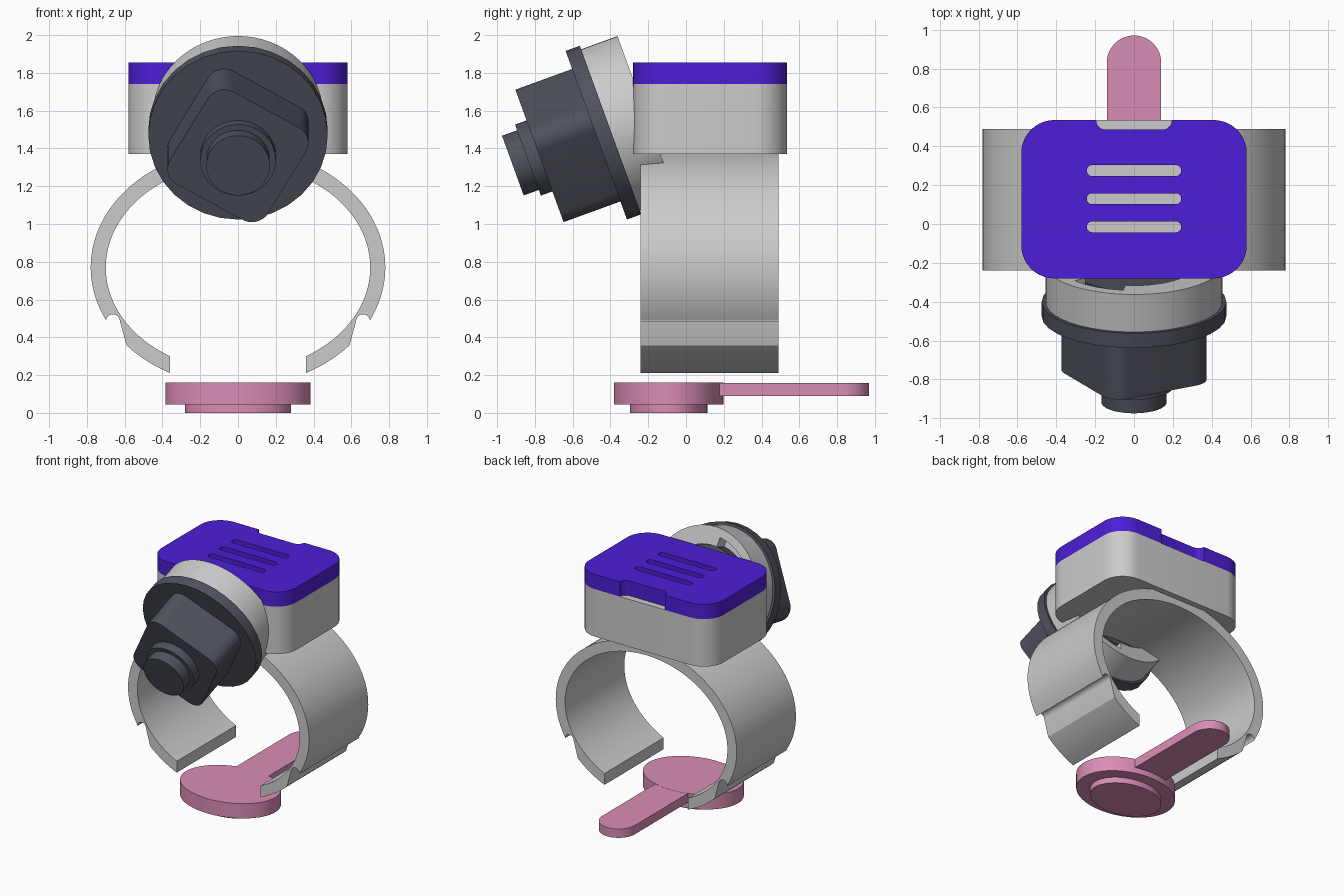
import bpy, bmesh
from math import sin, cos, radians, acos, degrees
from mathutils import Matrix

if "Cube" in bpy.data.objects:
    bpy.data.objects.remove(bpy.data.objects["Cube"])


def material(name, rgb):
    m = bpy.data.materials.new(name)
    m.diffuse_color = (*rgb, 1)
    m.use_nodes = True
    m.node_tree.nodes["Principled BSDF"].inputs["Base Color"].default_value = m.diffuse_color
    return m


DARK = material("dark_plastic", (0.08, 0.085, 0.11))
PURPLE = material("purple_plastic", (0.075, 0.013, 0.68))
PINK = material("pink_rubber", (0.70, 0.27, 0.46))


def arc(cx, cy, rx, ry, a0, a1, n):
    """Points on an elliptical arc, angles in degrees, both ends included."""
    return [(cx + rx * cos(radians(a0 + (a1 - a0) * i / n)),
             cy + ry * sin(radians(a0 + (a1 - a0) * i / n))) for i in range(n + 1)]


def ellipse(rx, ry=None, cy=0, n=64):
    return arc(0, cy, rx, ry or rx, 0, 360, n)[:-1]


def rounded_rect(x, y0, y1, r, n=10):
    pts = []
    corners = [(x - r, y1 - r), (r - x, y1 - r), (r - x, y0 + r), (x - r, y0 + r)]
    for i, (cx, cy) in enumerate(corners):
        pts += arc(cx, cy, r, r, 90 * i, 90 * i + 90, n)
    return pts


def prism(name, loops, z0, z1, mat=None, frame=Matrix()):
    """Extrude an outline (first loop) with holes (other loops) from z0 to z1."""
    cu = bpy.data.curves.new(name, 'CURVE')
    cu.dimensions, cu.fill_mode, cu.extrude = '2D', 'BOTH', (z1 - z0) / 2
    for pts in loops:
        sp = cu.splines.new('POLY')
        sp.points.add(len(pts) - 1)
        for p, (x, y) in zip(sp.points, pts):
            p.co = (x, y, 0, 1)
        sp.use_cyclic_u = True
    ob = bpy.data.objects.new(name, cu)
    bpy.context.collection.objects.link(ob)
    bpy.ops.object.select_all(action='DESELECT')
    ob.select_set(True)
    bpy.context.view_layer.objects.active = ob
    bpy.ops.object.convert(target='MESH')
    ob = bpy.context.view_layer.objects.active
    bm = bmesh.new()
    bm.from_mesh(ob.data)
    bmesh.ops.remove_doubles(bm, verts=bm.verts, dist=1e-5)
    bmesh.ops.recalc_face_normals(bm, faces=bm.faces)
    bm.transform(frame @ Matrix.Translation((0, 0, (z0 + z1) / 2)))
    bm.to_mesh(ob.data)
    bm.free()
    ob.data.materials.clear()
    if mat:
        ob.data.materials.append(mat)
    bpy.ops.object.shade_smooth_by_angle(angle=radians(30))
    return ob


# Open oval wrist band with an outer groove near each end
CZ, OX, OZ, IX, IZ, END = 0.77, 0.78, 0.63, 0.70, 0.548, 0.36
half = arc(0, CZ, OX, OZ, 90, -26.4, 40)
half += arc(0.662, 0.485, 0.037, 0.037, 0, 180, 12)
half += arc(0, CZ, OX, OZ, -degrees(acos(0.59 / OX)), -degrees(acos(END / OX)), 8)
half += arc(0, CZ, IX, IZ, -degrees(acos(END / IX)), 90, 50)
band = half + [(-x, z) for x, z in reversed(half[1:-1])]
prism("band", [band], -0.49, 0.24, frame=Matrix.Rotation(radians(90), 4, 'X'))

# Case body
case = rounded_rect(0.58, -0.28, 0.535, 0.17)
prism("case", [case], 1.37, 1.74)

# Lid with a finger notch at the back and three slots
notch = arc(0.145, 0.535, 0.05, 0.05, 0, -90, 6) + arc(-0.145, 0.535, 0.05, 0.05, -90, -180, 6)
lid = case[:11] + notch + case[11:]
slots = [rounded_rect(0.243, y - 0.028, y + 0.028, 0.0279, 6) for y in (-0.015, 0.13, 0.275)]
prism("lid", [lid] + slots, 1.74, 1.855, PURPLE)

# Tilted frame for the socket and knob: local z points forward and down
TILT = Matrix.Translation((0, -0.475, 1.47)) @ Matrix.Rotation(radians(110), 4, 'X')

# Socket tube with two bayonet notches in its rear end
BORE, DEEP = 0.32, 0.392
bore = []
for a in (0, 180):
    bore += arc(0, 0, DEEP, DEEP, a + 98, a + 141, 10)
    bore += arc(0, 0, BORE, BORE, a + 141, a + 278, 24)
prism("socket_front", [ellipse(0.455), ellipse(BORE)], -0.19, -0.08, frame=TILT)
prism("socket_rear", [ellipse(0.455), bore], -0.285, -0.19, frame=TILT)

# Knob: core inside the socket, faceted flange, rounded square grip, stepped tip
prism("knob_core", [ellipse(0.315)], -0.255, -0.08, DARK, TILT)
prism("knob_flange", [ellipse(0.475, n=32)], -0.08, 0, DARK, TILT)
prism("knob_grip", [rounded_rect(0.30, -0.30, 0.30, 0.10)], 0, 0.32, DARK,
      TILT @ Matrix.Rotation(radians(-30), 4, 'Z'))
prism("knob_collar", [ellipse(0.20)], 0.32, 0.385, DARK, TILT)
prism("knob_tip", [ellipse(0.168)], 0.385, 0.47, DARK, TILT)

# Oval stopper with pull tab
prism("stopper_foot", [ellipse(0.28, 0.205, -0.092)], 0, 0.045, PINK)
prism("stopper_disc", [ellipse(0.385, 0.29, -0.092)], 0.045, 0.16, PINK)
tab = [(-0.14, 0.17), (0.14, 0.17)] + arc(0, 0.83, 0.14, 0.14, 0, 180, 24)
prism("stopper_tab", [tab], 0.09, 0.159, PINK)
